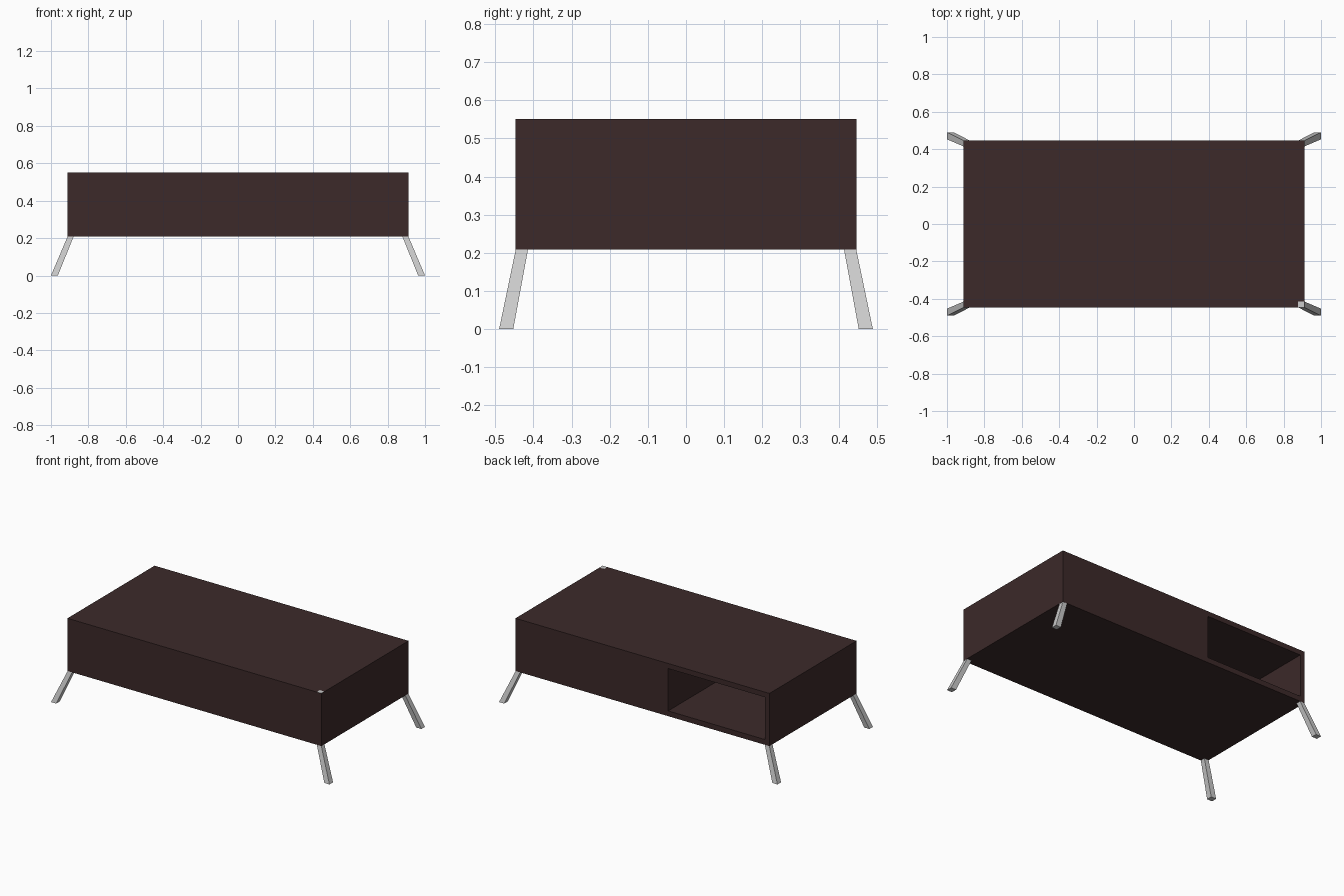
import bpy, bmesh

if "Cube" in bpy.data.objects:
    bpy.data.objects.remove(bpy.data.objects["Cube"])

wood = bpy.data.materials.new("dark_wood")
wood.diffuse_color = (0.045, 0.0225, 0.0225, 1)
wood.use_nodes = True
wood.node_tree.nodes["Principled BSDF"].inputs["Base Color"].default_value = wood.diffuse_color


def make(name, bm, mat=None):
    bmesh.ops.recalc_face_normals(bm, faces=bm.faces)
    me = bpy.data.meshes.new(name)
    bm.to_mesh(me)
    bm.free()
    ob = bpy.data.objects.new(name, me)
    bpy.context.collection.objects.link(ob)
    if mat:
        me.materials.append(mat)
    return ob


def box(name, x, y, z, mat=None):
    bm = bmesh.new()
    bmesh.ops.create_cube(bm, size=1)
    for v in bm.verts:
        v.co = [r[0] if c < 0 else r[1] for r, c in zip((x, y, z), v.co)]
    return make(name, bm, mat)


# Table body with a deep storage compartment opening at the back left
body = box("table_body", (-0.912, 0.912), (-0.447, 0.447), (0.209, 0.551), wood)
cutter = box("compartment_cutter", (-0.88, -0.185), (-0.415, 0.6), (0.243, 0.518), wood)
cutter.hide_render = True
cutter.hide_set(True)
cut = body.modifiers.new("compartment", 'BOOLEAN')
cut.object = cutter
cut.solver = 'EXACT'


# Splayed square legs, each continuing upright inside a body corner
def leg(name, sx, sy, top):
    bm = bmesh.new()
    rings = []
    for x0, x1, y0, y1, z in ((0.963, 1.0, 0.453, 0.49, 0.0),
                              (0.878, 0.910, 0.414, 0.446, 0.211),
                              (0.878, 0.910, 0.414, 0.446, top)):
        rings.append([bm.verts.new((sx * x, sy * y, z)) for x, y in
                      ((x0, y0), (x1, y0), (x1, y1), (x0, y1))])
    for a, b in zip(rings, rings[1:]):
        for i in range(4):
            j = (i + 1) % 4
            bm.faces.new((a[i], a[j], b[j], b[i]))
    bm.faces.new(rings[0])
    bm.faces.new(rings[-1])
    make(name, bm)


for sx, side in ((-1, "left"), (1, "right")):
    for sy, end in ((-1, "front"), (1, "back")):
        # Only the front right post shows through the table top
        through = sx > 0 and sy < 0
        leg(f"{end}_{side}_leg", sx, sy, 0.5513 if through else 0.24)
